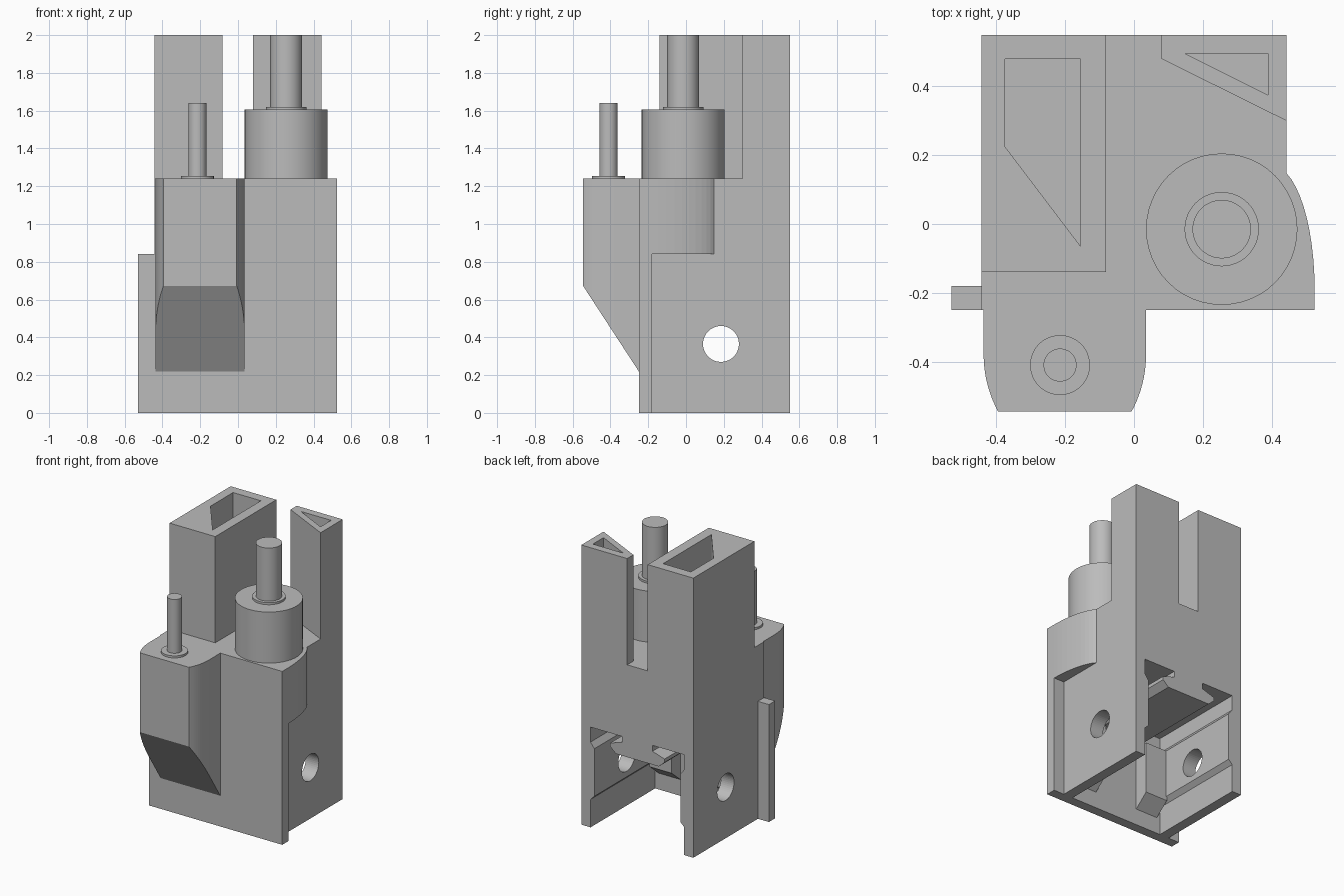
import bpy, bmesh, math
from mathutils import Vector

cube = bpy.data.objects.get("Cube")
if cube:
    bpy.data.objects.remove(cube, do_unlink=True)

grey = bpy.data.materials.new("plain grey")
grey.use_nodes = True
grey.diffuse_color = (0.5, 0.5, 0.5, 1)
grey.node_tree.nodes["Principled BSDF"].inputs["Base Color"].default_value = (0.5, 0.5, 0.5, 1)


def add_object(name, bm):
    bmesh.ops.recalc_face_normals(bm, faces=bm.faces)
    mesh = bpy.data.meshes.new(name)
    bm.to_mesh(mesh)
    bm.free()
    mesh.materials.append(grey)
    ob = bpy.data.objects.new(name, mesh)
    bpy.context.collection.objects.link(ob)
    return ob


def prism(name, outline, axis, low, high):
    """Extrude a flat outline along one axis."""
    place = {"x": lambda a, b, h: (h, a, b),
             "y": lambda a, b, h: (a, h, b),
             "z": lambda a, b, h: (a, b, h)}[axis]
    bm = bmesh.new()
    face = bm.faces.new([bm.verts.new(place(a, b, low)) for a, b in outline])
    new = bmesh.ops.extrude_face_region(bm, geom=[face])["geom"]
    shift = Vector(place(0, 0, high - low))
    bmesh.ops.translate(bm, vec=shift, verts=[v for v in new if isinstance(v, bmesh.types.BMVert)])
    return add_object(name, bm)


def arc(cx, cy, a, b, start, end, steps=10):
    angles = [math.radians(start + (end - start) * i / steps) for i in range(steps + 1)]
    return [(cx + a * math.cos(t), cy + b * math.sin(t)) for t in angles]


def combine(target, other, operation):
    """Apply a boolean and discard the operand."""
    mod = target.modifiers.new("combine", "BOOLEAN")
    mod.operation, mod.object, mod.solver = operation, other, "EXACT"
    bpy.context.view_layer.objects.active = target
    bpy.ops.object.modifier_apply(modifier=mod.name)
    bpy.data.objects.remove(other, do_unlink=True)


def turned(name, x, y, steps):
    """Stepped round part from (radius, height) pairs."""
    bm = bmesh.new()
    rings = []
    n = 48
    for r, z in steps:
        rings.append([bm.verts.new((x + r * math.cos(math.tau * i / n),
                                    y + r * math.sin(math.tau * i / n), z)) for i in range(n)])
    for lower, upper in zip(rings, rings[1:]):
        for i in range(n):
            j = (i + 1) % n
            bm.faces.new((lower[i], lower[j], upper[j], upper[i]))
    bm.faces.new(rings[0])
    bm.faces.new(rings[-1])
    ob = add_object(name, bm)
    bpy.ops.object.select_all(action="DESELECT")
    ob.select_set(True)
    bpy.context.view_layer.objects.active = ob
    bpy.ops.object.shade_smooth_by_angle(angle=math.radians(30))
    return ob


TOP = 1.24

# Housing: side walls with inner ribs and a hanging dovetail rail
half = [(.443, TOP), (.443, 0), (.37, 0), (.37, .2), (.34, .23), (.34, .57), (.37, .61),
        (.37, .717), (.12, .717), (.12, .675), (.215, .645), (.215, .62), (.17, .58)]
housing = prism("housing", half + [(-x, z) for x, z in reversed(half)], "y", -.18, .55)

# Front wall with side flanges
front = prism("front_wall", [(-.53, 0), (.525, 0), (.525, TOP), (-.443, TOP), (-.443, .84), (-.53, .84)],
              "y", -.25, -.18)

# Rounded shoulder beside the large drum
shoulder = prism("shoulder", [(.3, -.2), (.525, -.2)] + arc(.4, -.19, .125, .36, 0, 70) + [(.3, .148)],
                 "z", .84, TOP)

# Nose with rounded corners and a sloped underside
nose = prism("nose", [(-.437, -.21)] + arc(-.092, -.38, .345, .345, 180, 208.6)
             + arc(-.31, -.38, .345, .345, -28.6, 0) + [(.035, -.21)], "z", .1, TOP)
slope = prism("nose_slope", [(-.6, .757), (-.25, .22), (-.2, .22), (-.2, 1.5), (-.6, 1.5)], "x", -.6, .6)
combine(nose, slope, "INTERSECT")

# Rear columns
left_outline = [(-.443, -.14), (-.082, -.14), (-.082, .55), (-.443, .55)]
right_outline = [(.08, .55), (.08, .48), (.443, .3), (.443, .55)]
columns = [prism("column", o, "z", TOP - .1, 2) for o in (left_outline, right_outline)]

# Inner corner posts
posts = [prism("post", [(-.2, .1), (-.08, .2), (-.08, .57), (-.2, .57)], "x", lo, hi)
         for lo, hi in ((-.345, -.17), (.17, .345))]

for part in [front, shoulder, nose] + columns + posts:
    combine(housing, part, "UNION")

# Column pockets and the cross hole
pocket_a = [(-.375, .48), (-.155, .48), (-.155, -.065), (-.375, .225)]
pocket_b = [(.15, .495), (.39, .495), (.39, .375)]
for outline in (pocket_a, pocket_b):
    combine(housing, prism("pocket", outline, "z", 1.3, 2.1), "DIFFERENCE")
combine(housing, prism("cross_hole", arc(.185, .365, .095, .095, 0, 352.5, 47), "x", -1, 1), "DIFFERENCE")

# Merge seams between flush faces
bm = bmesh.new()
bm.from_mesh(housing.data)
bmesh.ops.remove_doubles(bm, verts=bm.verts, dist=.0002)
bmesh.ops.dissolve_limit(bm, angle_limit=math.radians(.5), verts=bm.verts, edges=bm.edges)
bm.to_mesh(housing.data)
bm.free()

# Large drum with collar and shaft
turned("large_drum", .255, -.015, [(.22, TOP - .02), (.22, 1.605), (.108, 1.605), (.108, 1.62),
                                   (.085, 1.62), (.085, 2)])

# Small pin with collar
turned("small_pin", -.215, -.41, [(.087, TOP - .02), (.087, 1.255), (.048, 1.255), (.048, 1.64)])
